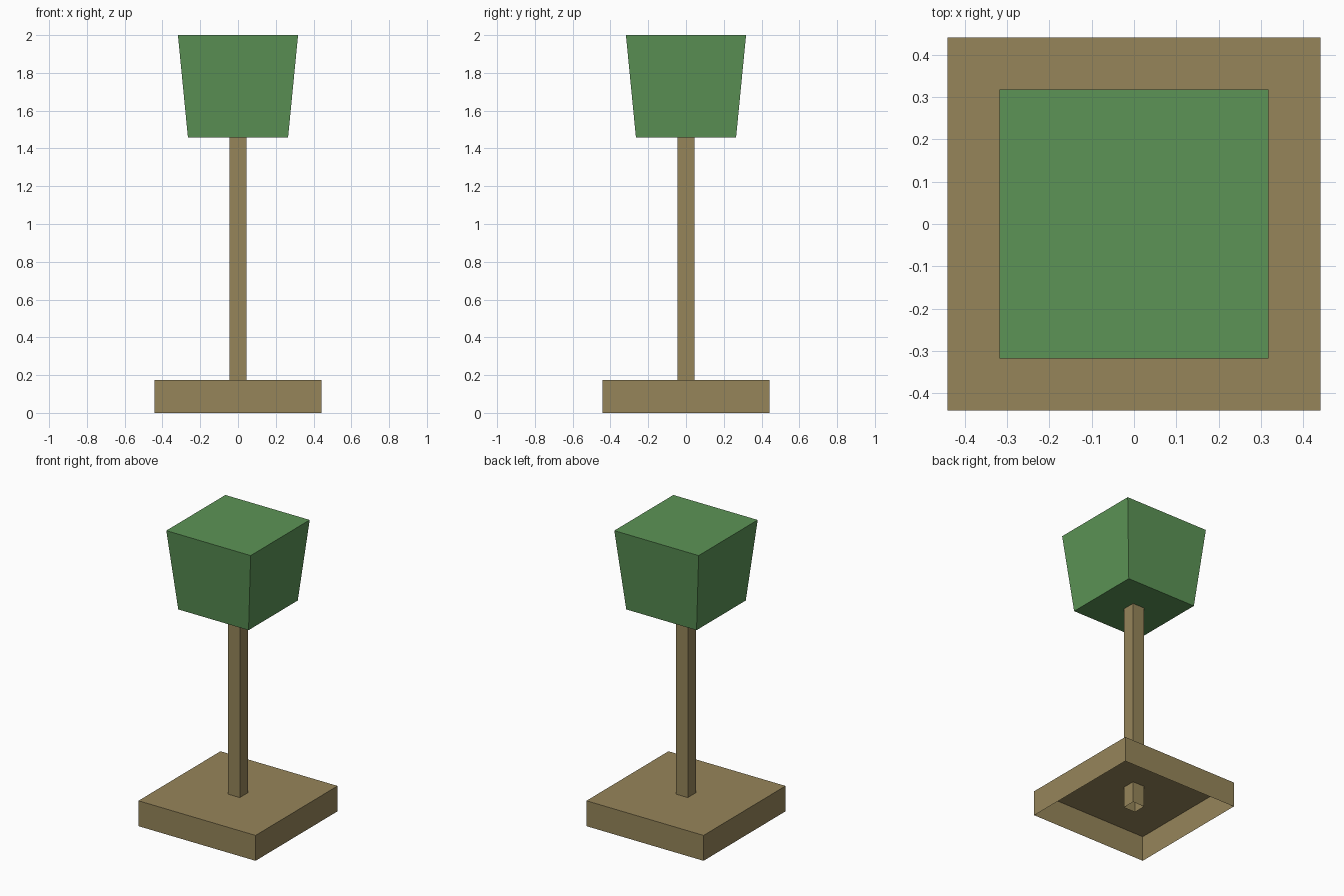
import bpy, bmesh

if "Cube" in bpy.data.objects:
    bpy.data.objects.remove(bpy.data.objects["Cube"])


def make_material(name, rgb):
    mat = bpy.data.materials.new(name)
    mat.diffuse_color = (*rgb, 1.0)
    mat.use_nodes = True
    mat.node_tree.nodes["Principled BSDF"].inputs["Base Color"].default_value = mat.diffuse_color
    return mat


def square_frustum(name, z0, z1, half0, half1, mat, bottom=True, top=True):
    """Square block from z0 to z1, tapering from half0 to half1; ends may be open."""
    bm = bmesh.new()
    corners = ((-1, -1), (1, -1), (1, 1), (-1, 1))
    low = [bm.verts.new((x * half0, y * half0, z0)) for x, y in corners]
    high = [bm.verts.new((x * half1, y * half1, z1)) for x, y in corners]
    for i in range(4):
        j = (i + 1) % 4
        bm.faces.new((low[i], low[j], high[j], high[i]))
    if bottom:
        bm.faces.new(low[::-1])
    if top:
        bm.faces.new(high)
    mesh = bpy.data.meshes.new(name)
    bm.to_mesh(mesh)
    bm.free()
    mesh.materials.append(mat)
    obj = bpy.data.objects.new(name, mesh)
    bpy.context.collection.objects.link(obj)
    return obj


wood = make_material("tan_brown", (0.305, 0.235, 0.102))
green = make_material("leaf_green", (0.107, 0.296, 0.093))

# Base: shallow box, open underneath
square_frustum("base", 0.0, 0.173, 0.4415, 0.4415, wood, bottom=False)
# Post: open square tube reaching down through the base
square_frustum("post", 0.028, 1.457, 0.045, 0.045, wood, bottom=False, top=False)
# Head: block widening upwards
square_frustum("head", 1.457, 2.0, 0.265, 0.318, green)
